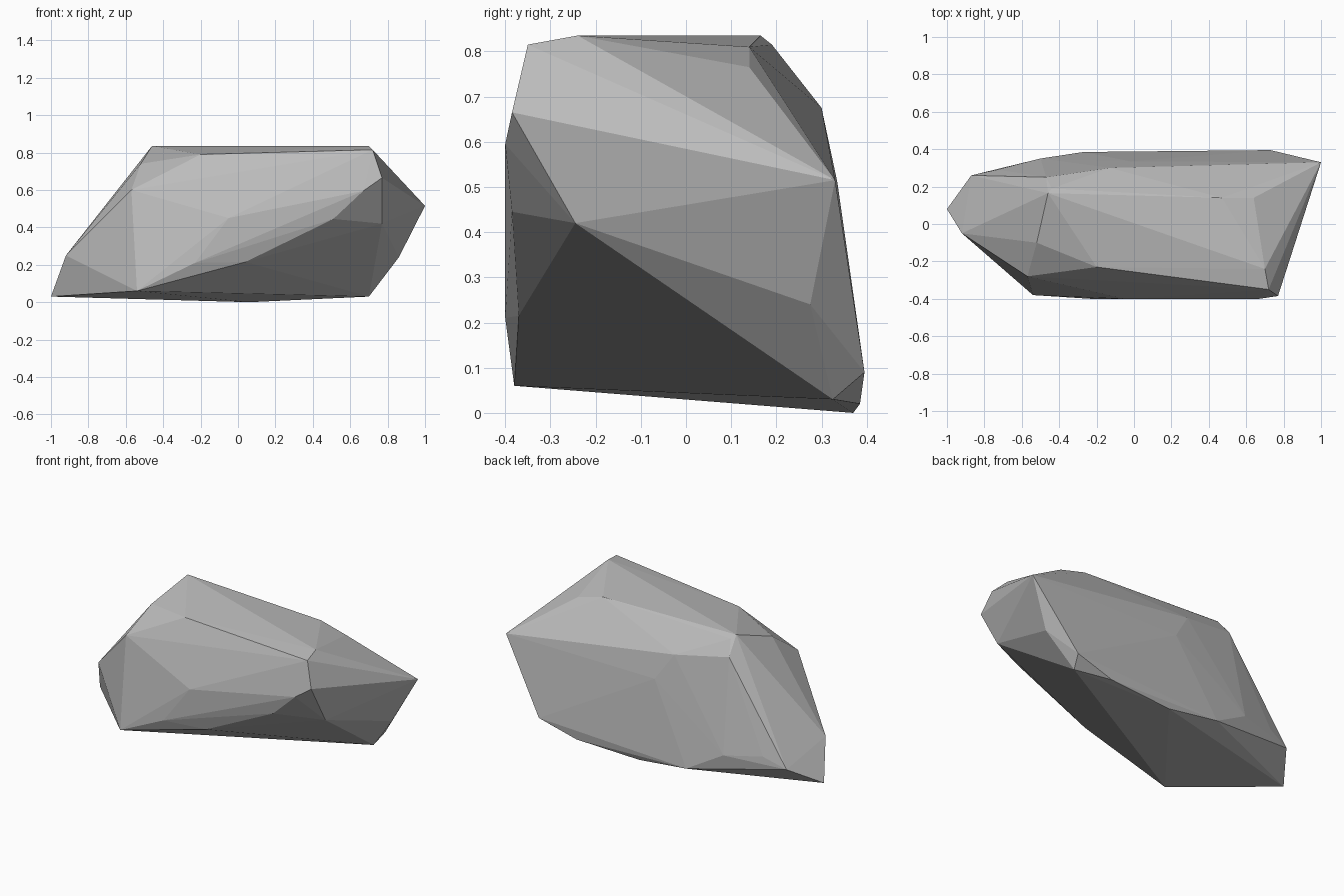
import bpy
import bmesh

# Remove the default cube only
cube = bpy.data.objects.get("Cube")
if cube is not None:
    bpy.data.objects.remove(cube, do_unlink=True)


def make_material(name, colour):
    mat = bpy.data.materials.new(name)
    mat.use_nodes = True
    mat.diffuse_color = colour
    bsdf = next(n for n in mat.node_tree.nodes if n.type == "BSDF_PRINCIPLED")
    bsdf.inputs["Base Color"].default_value = colour
    bsdf.inputs["Roughness"].default_value = 0.9
    return mat


def make_rock(name, corner_groups, material):
    """Wrap a convex, flat-faced boulder around groups of chipped corners."""
    bm = bmesh.new()
    for group in corner_groups:
        for corner in group:
            bm.verts.new(corner)
    hull = bmesh.ops.convex_hull(bm, input=bm.verts[:])
    # Drop any corner that ended up inside the hull
    loose = [v for v in bm.verts if not v.link_faces]
    bmesh.ops.delete(bm, geom=loose, context="VERTS")
    bmesh.ops.recalc_face_normals(bm, faces=bm.faces[:])
    for face in bm.faces:
        face.smooth = False

    mesh = bpy.data.meshes.new(name)
    bm.to_mesh(mesh)
    bm.free()
    mesh.materials.append(material)
    rock = bpy.data.objects.new(name, mesh)
    bpy.context.collection.objects.link(rock)
    return rock


# Flat crown and the slope behind it
crown = [
    (-.46, .165, .835), (.7, -.24, .835), (.72, -.35, .815),
    (-.2, -.23, .79), (-.52, -.1, .74), (.47, .14, .81), (.64, .14, .765),
    (-.44, .19, .815), (-.47, .25, .73), (-.13, .3, .675),
]

# Front face and the ledge beneath it
front_face = [
    (-.57, -.28, .6), (-.05, -.4, .45), (-.23, -.4, .21),
    (.04, -.37, .215), (.51, -.385, .445), (.67, -.4, .595),
    (.77, -.385, .665), (.77, -.245, .42), (-.54, -.38, .06),
]

# Pointed ends
ends = [
    (1, .33, .515), (.86, .275, .24), (.7, .325, .03),
    (-1, .08, .03), (-.92, -.05, .25),
]

# Back face and its lower rim
back_face = [
    (-.02, .335, .51), (.73, .395, .09), (.48, .385, .02), (.06, .37, 0),
    (-.27, .385, .04), (-.5, .35, .17), (-.73, .29, .2), (-.87, .26, .146),
]

stone = make_material("stone grey", (0.5, 0.5, 0.5, 1))
make_rock("boulder", (crown, front_face, ends, back_face), stone)
